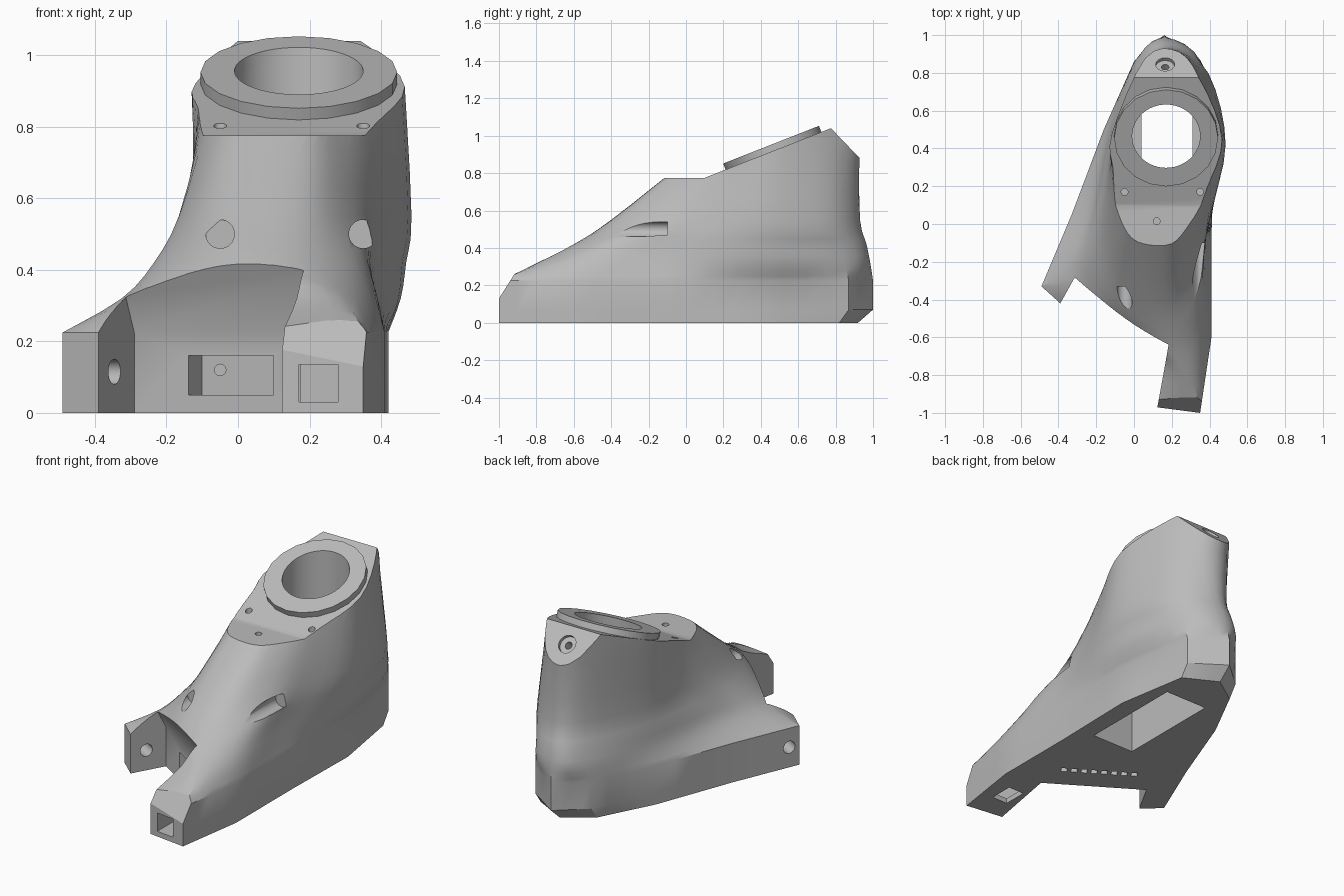
import bpy, bmesh, math
from mathutils import Vector, Matrix

cube = bpy.data.objects.get("Cube")
if cube:
    bpy.data.objects.remove(cube, do_unlink=True)

# One plain grey plastic
grey = bpy.data.materials.new("grey plastic")
grey.use_nodes = True
grey.diffuse_color = (0.5, 0.5, 0.5, 1)
grey.node_tree.nodes["Principled BSDF"].inputs["Base Color"].default_value = (0.5, 0.5, 0.5, 1)


def make_object(name, bm):
    """Turn a bmesh into a linked object with outward normals."""
    bmesh.ops.recalc_face_normals(bm, faces=bm.faces)
    mesh = bpy.data.meshes.new(name)
    bm.to_mesh(mesh)
    bm.free()
    mesh.materials.append(grey)
    obj = bpy.data.objects.new(name, mesh)
    bpy.context.collection.objects.link(obj)
    return obj


def loft(name, rings):
    """Skin a stack of closed rings and cap both ends."""
    bm = bmesh.new()
    rows = [[bm.verts.new(p) for p in ring] for ring in rings]
    count = len(rows[0])
    for low, high in zip(rows, rows[1:]):
        for i in range(count):
            j = (i + 1) % count
            bm.faces.new((low[i], low[j], high[j], high[i]))
    bm.faces.new(rows[0])
    bm.faces.new(rows[-1])
    return make_object(name, bm)


def side_prism(name, profile, half_width=1.0):
    """Extrude a (y, z) profile across x."""
    return loft(name, [[(x, y, z) for y, z in profile] for x in (-half_width, half_width)])


def box(name, low, high, turn=0.0, origin=(0, 0, 0)):
    """Box between two corners, turned about z and moved to origin."""
    low, high = Vector(low), Vector(high)
    bm = bmesh.new()
    bmesh.ops.create_cube(bm, size=1)
    for v in bm.verts:
        v.co = Vector(low[i] if v.co[i] < 0 else high[i] for i in range(3))
    bm.transform(Matrix.Translation(origin) @ Matrix.Rotation(turn, 4, "Z"))
    return make_object(name, bm)


def rod(name, start, end, radius, sides=32):
    """Cylinder between two points."""
    start, end = Vector(start), Vector(end)
    axis = end - start
    bm = bmesh.new()
    bmesh.ops.create_cone(bm, cap_ends=True, segments=sides, radius1=radius,
                          radius2=radius, depth=axis.length)
    turn = axis.to_track_quat("Z", "Y").to_matrix().to_4x4()
    bm.transform(Matrix.Translation((start + end) / 2) @ turn)
    return make_object(name, bm)


def cut(target, cutter, keep=False):
    """Subtract the cutter and throw it away."""
    mod = target.modifiers.new("cut", "BOOLEAN")
    mod.operation = "DIFFERENCE"
    mod.solver = "EXACT"
    mod.object = cutter
    bpy.context.view_layer.objects.active = target
    bpy.ops.object.modifier_apply(modifier=mod.name)
    if not keep:
        bpy.data.objects.remove(cutter, do_unlink=True)


def spline(a, b, c, d, t):
    """Point on a smooth curve between b and c."""
    return 0.5 * (2 * b + (c - a) * t + (2 * a - 5 * b + 4 * c - d) * t ** 2
                  + (3 * b - a - 3 * c + d) * t ** 3)


def fill_ring(points, smooth, steps=4):
    n, out = len(points), []
    for i in range(n):
        a, b, c, d = (points[(i + k) % n] for k in (-1, 0, 1, 2))
        for s in range(steps):
            t = s / steps
            out.append(spline(a, b, c, d, t) if smooth else b.lerp(c, t))
    return out


def deck_height(y):
    """Flat lip, then a slope up, then the rear facet."""
    slope = 0.775 + max(0, y - 0.1) * 0.393
    return min(slope, 1.04 - (y - 0.775) * 1.04)


def section(xs, ys, z, smooth=True):
    pts = [Vector((x, y, z if z else deck_height(y) + 0.02)) for x, y in zip(xs, ys)]
    return fill_ring(pts, smooth)


# Foot body: sections from the toe end round by the right side, heel and left side
sole_x = [.12, .35, .41, .41, .42, .35, .16, .0, -.16, -.33, -.49, -.39]
sole_y = [-.97, -1, -.6, -.1, .4, .87, 1, .86, .5, .05, -.33, -.42]
heel_y = [min(y, 0.92) - (0.05 if 0.8 < y < 0.9 else 0) for y in sole_y]
instep = section([.17, .30, .385, .39, .455, .36, .17, .02, -.13, -.24, -.325, -.2],
                 [-.75, -.77, -.5, -.1, .4, .85, .985, .88, .5, .05, -.24, -.45], 0.32)
arch = section([.05, .22, .35, .38, .47, .37, .18, .04, -.115, -.19, -.235, -.13],
               [-.56, -.59, -.42, -.08, .4, .83, .965, .87, .5, .1, -.15, -.4], 0.42)
ankle = section([.03, .2, .32, .4, .485, .4, .2, .05, -.1, -.14, -.165, -.1],
                [-.38, -.38, -.2, .08, .42, .78, .93, .84, .5, .2, 0, -.24], 0.55)
rim = section([.05, .2, .3, .385, .465, .36, .24, .06, -.12, -.11, -.09, -.03],
              [-.08, -.08, .03, .2, .45, .74, .91, .88, .47, .3, .1, -.03], None)
base_top = section(sole_x, sole_y, 0.225, False)
stack = [base_top, instep, arch, ankle, rim]

rings = [section(sole_x, heel_y, 1e-9, False), section(sole_x, sole_y, 0.07, False)]
for i in range(len(stack) - 1):
    four = [stack[min(max(i + k, 0), len(stack) - 1)] for k in (-1, 0, 1, 2)]
    for s in range(3):
        rings.append([spline(*pts, s / 3) for pts in zip(*four)])
rings.append(rim)
rings.append([Vector((p.x, p.y, 1.2)) for p in rim])
body = loft("foot_body", rings)

# Deck at the top and sloped toe end
cut(body, side_prism("deck_cutter", [(-.5, .775), (.1, .775), (.775, 1.04),
                                     (1.1, .702), (1.1, 1.5), (-.5, 1.5)]))
cut(body, side_prism("toe_cutter", [(-1.02, .098), (-.9, .288), (-1.1, .288), (-1.1, .098)]))

# Notch between toe beam and side prong, with a leaning wall above the base
wall_left, wall_right = Vector((-.29, -.24)), Vector((.2, -.55))
outer = [(.1, -1.1), (-.5, -1.1), (-.5, -.618)]
lean_left, lean_right = Vector((-.38, -.402)), Vector((.164, -.74))
levels = [(-.1, wall_left, wall_right), (.225, wall_left, wall_right), (.6, lean_left, lean_right)]
cut(body, loft("notch_cutter", [[(x, y, z) for x, y in [a, b] + outer] for z, a, b in levels]))

# Ankle bore and open bay in the sole
tilt = math.atan(0.393)
bore = rod("bore_cutter", (0, 0, .5), (0, 0, 1.4), 0.18, 48)
bore.data.transform(Matrix.Diagonal((1, math.cos(tilt), 1, 1)))
bore.data.transform(Matrix.Translation((.17, .465, 0)))
cut(body, bore, keep=True)
cut(body, box("bay_cutter", (.04, .03, -.1), (.31, .65, .58)))

# Slot and pin hole in the notch wall, row of teeth pockets in the sole
run = wall_right - wall_left
angle = math.atan2(run.y, run.x)
middle = ((wall_left + wall_right) / 2).to_3d()
cut(body, box("slot_cutter", (-.11, -.05, .05), (.17, .07, .16), angle, middle))
cut(body, rod("pin_cutter", (-.05, -.5, .12), (-.05, -.22, .12), 0.016))
for i in range(8):
    x = -.22 + i * 0.055
    cut(body, box("tooth_cutter", (x, .14, -.1), (x + .035, .175, .04), angle, middle))

# Toe pocket, opening to the front and underneath
cut(body, box("toe_pocket_cutter", (.17, -1.1, .03), (.28, -.7, .135)))
cut(body, box("toe_window_cutter", (.2, -.84, -.1), (.3, -.7, .12)))

# Counterbored screw holes in the instep
for x, depth in ((-.05, -.33), (.35, -.1)):
    cut(body, rod("recess_cutter", (x, -.75, .5), (x, depth, .5), 0.04))
    cut(body, rod("screw_cutter", (x, depth - .05, .5), (x, depth + .1, .5), 0.017))

# Deck screw holes
for x, y in ((-.05, .17), (.35, .17), (.12, .015)):
    top = deck_height(y)
    cut(body, rod("deck_hole_cutter", (x, y, top - .08), (x, y, top + .1), 0.018))

# Rear facet screw hole
centre, normal = Vector((.165, .845, .967)), Vector((0, .72, .69))
cut(body, rod("rear_recess_cutter", centre - normal * .02, centre + normal * .2, 0.05))
cut(body, rod("rear_screw_cutter", centre - normal * .08, centre + normal * .1, 0.02))

# Hole through the side prong
cut(body, rod("prong_cutter", (-.59, -.205, .115), (-.24, -.398, .115), 0.035))

# Raised collar round the bore
top, axis = Vector((.17, .455, .952)), Vector((0, -math.sin(tilt), math.cos(tilt)))
collar = rod("ankle_collar", top - axis * .055, top, 0.275, 20)
cut(collar, bore)

# Soft shading on curved skin, crisp machined edges
for obj in (body, collar):
    bpy.ops.object.select_all(action="DESELECT")
    obj.select_set(True)
    bpy.context.view_layer.objects.active = obj
    bpy.ops.object.shade_smooth_by_angle(angle=math.radians(28))
